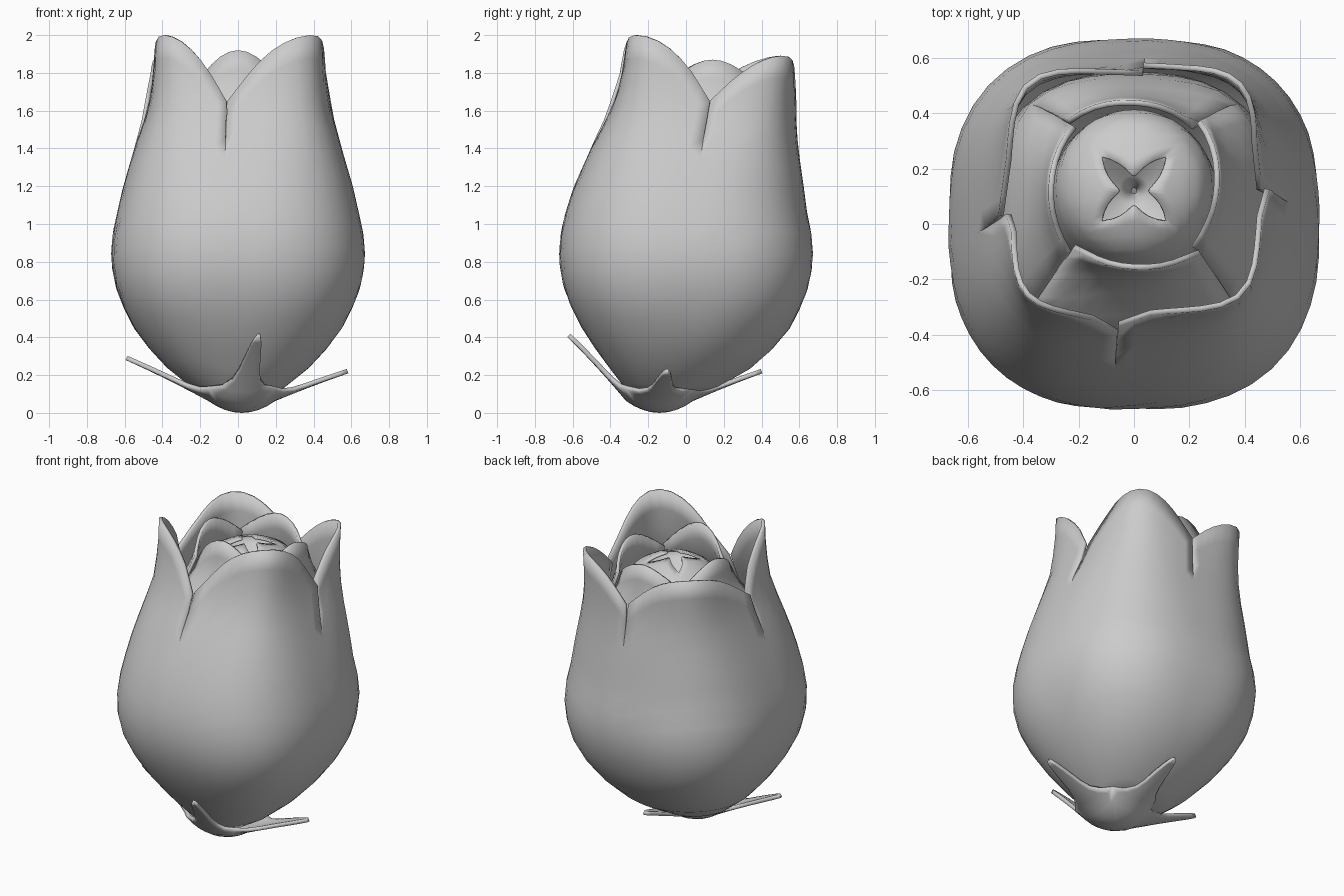
import bpy, bmesh, math

if "Cube" in bpy.data.objects:
    bpy.data.objects.remove(bpy.data.objects["Cube"])


def interp(table, p):
    """Linear lookup of a row in a table keyed by its first column."""
    if p <= table[0][0]:
        return table[0][1:]
    for a, b in zip(table, table[1:]):
        if p <= b[0]:
            f = (p - a[0]) / (b[0] - a[0])
            return [x + (y - x) * f for x, y in zip(a[1:], b[1:])]
    return table[-1][1:]


def finish(name, bm, thickness, offset):
    bmesh.ops.remove_doubles(bm, verts=bm.verts, dist=0.0005)
    me = bpy.data.meshes.new(name)
    bm.to_mesh(me)
    bm.free()
    ob = bpy.data.objects.new(name, me)
    bpy.context.collection.objects.link(ob)
    for poly in me.polygons:
        poly.use_smooth = True
    mod = ob.modifiers.new("thickness", "SOLIDIFY")
    mod.thickness = thickness
    mod.offset = offset
    return ob


def petal(bm, table, start, end, middle, peak, dip,
          skew=0.014, cols=14, rows=16):
    """Curved sheet on a squarish lathe; rim rises from dip to peak.
    Table rows: parameter, z, radius, centre y, squareness."""
    base = table[0][0]
    grid = []
    for i in range(cols + 1):
        f = i / cols
        ang = start + (end - start) * f
        u = (ang - middle) / ((end - middle) if ang > middle else (middle - start))
        top = dip + (peak - dip) * math.cos(math.pi / 2 * u)
        c, s = math.cos(math.radians(ang)), math.sin(math.radians(ang))
        column = []
        for j in range(rows + 1):
            z, r, yc, n = interp(table, base + (top - base) * j / rows)
            r = r / (abs(c) ** n + abs(s) ** n) ** (1 / n)
            # edges step apart only near the rim
            r += skew * (2 * f - 1) * min(1, max(0, (z - 1.4) / 0.25))
            column.append(bm.verts.new((r * c, yc + r * s, z)))
        grid.append(column)
    for i in range(cols):
        for j in range(rows):
            bm.faces.new((grid[i][j], grid[i + 1][j],
                          grid[i + 1][j + 1], grid[i][j + 1]))


# Outer petals: four, with peaks at the corners, joined low down
outer = [(z, z, r, y, n) for z, r, y, n in (
    (0.03, 0.06, -0.14, 2), (0.1, 0.20, -0.10, 2.1), (0.2, 0.335, -0.04, 2.2),
    (0.3, 0.44, -0.015, 2.35), (0.45, 0.552, 0, 2.5), (0.6, 0.627, 0, 2.6),
    (0.7, 0.657, 0, 2.6), (0.82, 0.674, 0, 2.6), (0.95, 0.664, 0, 2.6),
    (1.05, 0.642, 0, 2.6), (1.2, 0.608, 0.015, 2.7),
    (1.43, 0.54, 0.05, 3.0), (1.6, 0.485, 0.085, 3.5),
    (1.8, 0.455, 0.115, 4.5), (2.0, 0.45, 0.13, 5))]
bm = bmesh.new()
for a, b, mid, peak in ((-97, 4, -45, 2.0), (4, 86, 45, 1.89),
                        (86, 187, 135, 1.89), (187, 263, 225, 2.0)):
    petal(bm, outer, a, b, mid, peak, 1.65)
finish("outer_petals", bm, 0.02, -1)

# Inner petals: four, turned by 45 degrees, swelling out below the rim
inner = [(z, z, r, y, n) for z, r, y, n in (
    (0.3, 0.25, -0.02, 2), (0.8, 0.55, 0, 2.3), (1.2, 0.53, 0.02, 2.5),
    (1.4, 0.48, 0.06, 2.8), (1.5, 0.43, 0.09, 2.7), (1.6, 0.37, 0.115, 2.3),
    (1.7, 0.33, 0.13, 2.1), (1.8, 0.315, 0.14, 2.1), (1.92, 0.305, 0.14, 2.1))]
bm = bmesh.new()
for mid, peak in ((0, 1.87), (90, 1.87), (180, 1.87), (270, 1.92)):
    petal(bm, inner, mid - 45, mid + 45, mid, peak, 1.74, cols=10)
finish("inner_petals", bm, 0.02, -1)

# Heart: four petals folding over the top, leaving a star shaped gap
heart = [(0, 0.9, 0.30, 0.02, 2), (0.5, 1.5, 0.30, 0.11, 2),
         (0.65, 1.66, 0.28, 0.135, 2), (0.8, 1.74, 0.235, 0.135, 2),
         (0.9, 1.79, 0.15, 0.125, 2), (1.0, 1.82, 0.055, 0.12, 2)]
bm = bmesh.new()
for mid in (0, 90, 180, 270):
    petal(bm, heart, mid - 45, mid + 45, mid, 1.0, 0.88, skew=0, cols=12)
finish("heart_petals", bm, 0.012, -1)

# Funnel closing the star gap
funnel = [(0, 1.76, 0.19, 0.125, 2), (1, 1.62, 0.01, 0.12, 2)]
bm = bmesh.new()
petal(bm, funnel, 0, 360, 180, 1, 1, skew=0, cols=24, rows=4)
finish("heart_centre", bm, 0.01, -1)

# Calyx: cup with four tapering sepals (reach, tip height, sideways drift)
bm = bmesh.new()
CUP = 0.17
steps = ((0.12, 0.115), (0.26, 0.075), (0.42, 0.055), (0.58, 0.045),
         (0.75, 0.034), (0.9, 0.022), (1.0, 0.008))
for k, (reach, tip, drift) in enumerate(((0.56, 0.22, 0.04),
                                         (0.54, 0.22, 0.0),
                                         (0.61, 0.29, 0.0),
                                         (0.48, 0.41, 0.09))):
    rows = [(CUP * q / 4, CUP * q / 4, 0) for q in range(5)]
    rows += [(CUP + (reach - CUP) * s, w, s) for s, w in steps]
    c, s_ = round(math.cos(k * math.pi / 2)), round(math.sin(k * math.pi / 2))
    grid = []
    for along, half, s in rows:
        line = []
        for q in range(-4, 5):
            across = half * q / 4
            z = 2.1 * across ** 2 + 0.012
            z += 2.1 * min(along, CUP) ** 2
            z += (tip - 0.072) * s * (1.1 - 0.1 * s)
            across += drift * s
            line.append(bm.verts.new((0.02 + along * c - across * s_,
                                      -0.14 + along * s_ + across * c, z)))
        grid.append(line)
    for r0, r1 in zip(grid, grid[1:]):
        for q in range(8):
            bm.faces.new((r0[q], r1[q], r1[q + 1], r0[q + 1]))
bmesh.ops.remove_doubles(bm, verts=bm.verts, dist=0.0005)
bmesh.ops.recalc_face_normals(bm, faces=bm.faces)
finish("calyx", bm, 0.024, 0)
